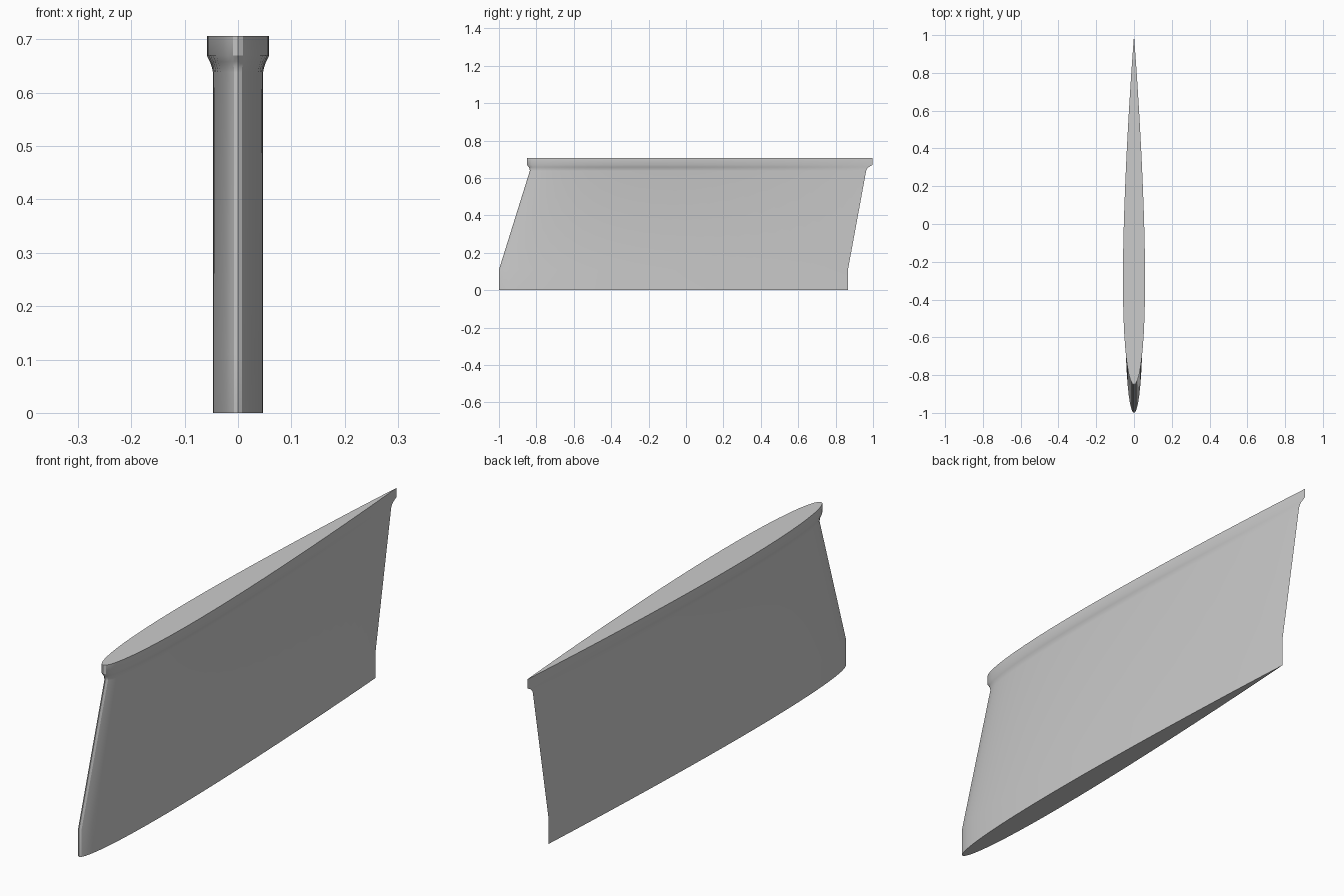
import bpy, bmesh, math

if "Cube" in bpy.data.objects:
    bpy.data.objects.remove(bpy.data.objects["Cube"])

N = 28  # points per side of the foil section

# Sections: height, leading edge y, trailing edge y, half thickness
SECTIONS = [
    (0.0, -1.0, 0.866, 0.047),
    (0.11, -1.0, 0.866, 0.047),
    (0.638, -0.835, 0.963, 0.047),
    (0.648, -0.836, 0.967, 0.049),
    (0.658, -0.840, 0.976, 0.0525),
    (0.670, -0.850, 0.998, 0.0585),
    (0.706, -0.850, 0.998, 0.0585),
]


def foil(t):
    """Symmetric foil half thickness, scaled to a peak of 1, closed at the tail."""
    return 10 * (0.2969 * math.sqrt(t) - 0.126 * t - 0.3516 * t**2
                 + 0.2843 * t**3 - 0.1036 * t**4)


def section_points(z, lead, trail, half):
    ts = [0.5 - 0.5 * math.cos(math.pi * i / N) for i in range(N + 1)]
    right = [(half * foil(t), t) for t in ts[:-1]] + [(0, 1)]
    left = [(-x, t) for x, t in right[-2:0:-1]]
    return [(x, lead + t * (trail - lead), z) for x, t in right + left]


# Swept fin with a flared cap, lofted through the sections
bm = bmesh.new()
rings = [[bm.verts.new(p) for p in section_points(*s)] for s in SECTIONS]
for low, high in zip(rings, rings[1:]):
    for i in range(len(low)):
        j = (i + 1) % len(low)
        bm.faces.new((low[i], low[j], high[j], high[i]))
bm.faces.new(rings[0][::-1])
bm.faces.new(rings[-1])
bmesh.ops.recalc_face_normals(bm, faces=bm.faces)
mesh = bpy.data.meshes.new("swept_fin")
bm.to_mesh(mesh)
bm.free()
fin = bpy.data.objects.new("swept_fin", mesh)
bpy.context.collection.objects.link(fin)

# Smooth skin with crisp cap edges
bpy.context.view_layer.objects.active = fin
fin.select_set(True)
bpy.ops.object.shade_smooth_by_angle(angle=math.radians(30))
